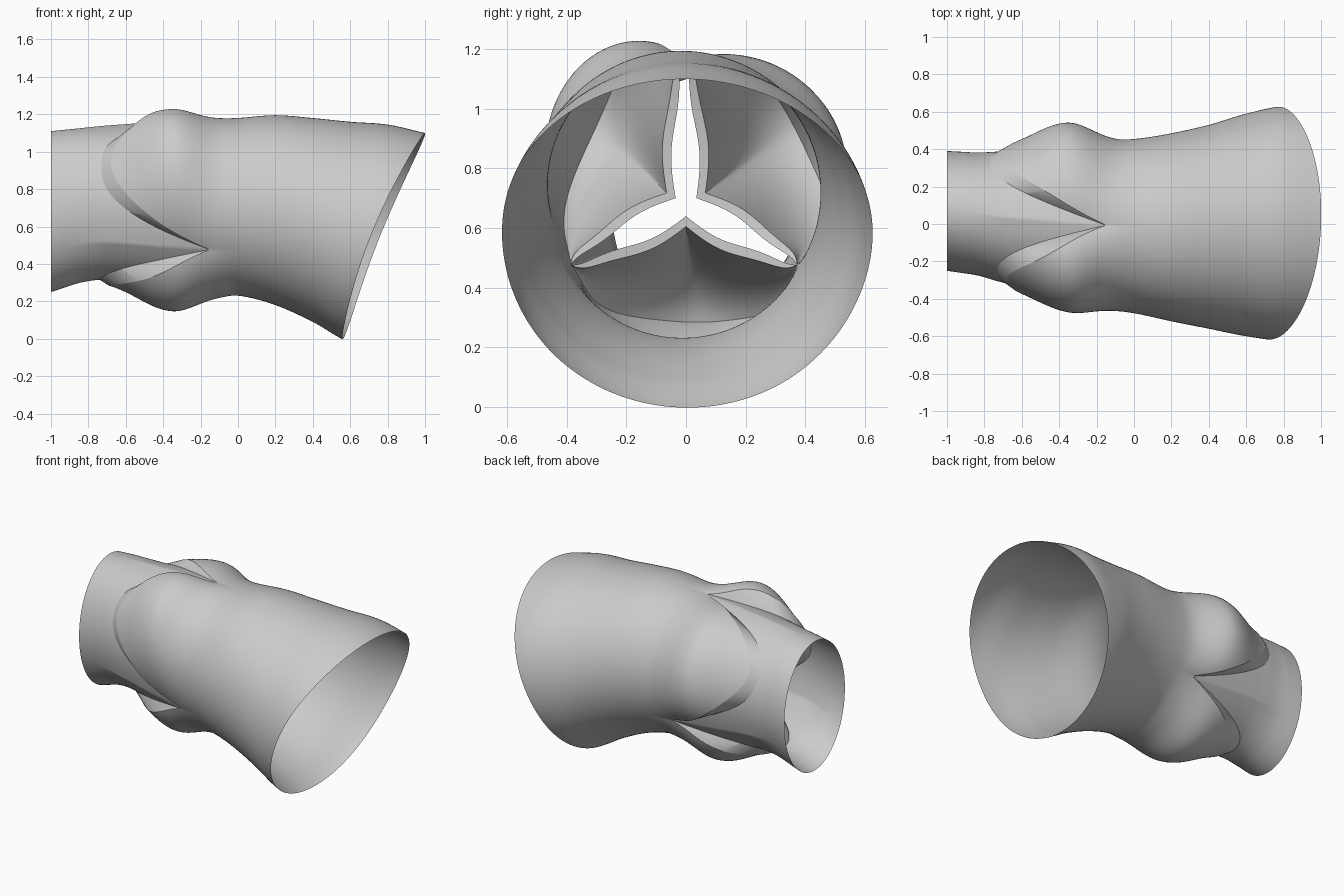
import bpy, bmesh, math
from mathutils import Vector

if "Cube" in bpy.data.objects:
    bpy.data.objects.remove(bpy.data.objects["Cube"])

N = 240                                   # columns round the tube
# base section along x: x, ymin, ymax, zmin, zmax
SECTIONS = [(-1.0, -.25, .39, .25, 1.11), (-.85, -.275, .385, .295, 1.125),
            (-.7, -.325, .40, .305, 1.14), (-.4, -.395, .42, .27, 1.16),
            (-.1, -.455, .435, .24, 1.175), (0, -.475, .45, .235, 1.18),
            (.2, -.52, .485, .18, 1.195), (.4, -.56, .53, .09, 1.18),
            (.6, -.60, .59, -.02, 1.16), (.8, -.625, .63, -.04, 1.145),
            (1.0, -.62, .62, -.04, 1.10)]
# pockets: angle in degrees, lowest x of the crown, bulge size, sideways skew
POCKETS = [(30, -.77, .13, -.2), (150, -.73, .13, -.35), (270, -.74, .118, 0)]
TIP_X = -.15
HUB = Vector((0, 0, .68))

grey = bpy.data.materials.new("light_grey")
grey.diffuse_color = (.6, .6, .6, 1)
grey.use_nodes = True
grey.node_tree.nodes["Principled BSDF"].inputs["Base Color"].default_value = grey.diffuse_color


def section(x):
    """Smoothly interpolated section limits at x."""
    s = SECTIONS
    i = 0
    while i < len(s) - 2 and x > s[i + 1][0]:
        i += 1
    h = s[i + 1][0] - s[i][0]
    u = (x - s[i][0]) / h

    def slope(j, c):
        a, b = max(j - 1, 0), min(j + 1, len(s) - 1)
        return (s[b][c] - s[a][c]) / (s[b][0] - s[a][0])
    return [(2*u**3 - 3*u*u + 1) * s[i][c] + (u**3 - 2*u*u + u) * h * slope(i, c)
            + (3*u*u - 2*u**3) * s[i + 1][c] + (u**3 - u*u) * h * slope(i + 1, c)
            for c in range(1, 5)]


def pocket(deg):
    """Pocket at this angle and the position t in -1..1 across it."""
    def diff(p):
        return (deg - p[0] + 180) % 360 - 180
    p = min(POCKETS, key=lambda q: abs(diff(q)))
    return p, max(-1, min(1, diff(p) / 60))


def wall(x, deg, bulge=True):
    y0, y1, z0, z1 = section(x)
    a = math.radians(deg)
    d = Vector((0, math.cos(a), math.sin(a)))
    p = Vector((x, (y0 + y1) / 2 + (y1 - y0) / 2 * d.y,
                (z0 + z1) / 2 + (z1 - z0) / 2 * d.z))
    k, t = pocket(deg)
    if bulge:
        c = max(0, math.cos((t - k[3] * (1 - t * t)) * math.pi / 2)) ** .9
        w = .25 if x < -.36 else .2
        p += d * k[2] * c * math.exp(-((x + .36) / w) ** 2)
    else:                                 # slight inset towards the crown
        p -= d * .012 * max(0, min(1, (x + .9) / .2)) * (1 - t ** 6)
    return p


def lower_edge(deg):
    k, t = pocket(deg)
    return k[1] + (TIP_X - k[1]) * abs(t) ** 2.6


def upper_edge(deg):
    k, t = pocket(deg)
    lo = k[1] + .05
    return lo + (TIP_X - lo) * abs(t) ** 1.95


def slanted_end(deg):
    x = .8
    for _ in range(40):
        p = wall(x, deg)
        sag = .045 * math.sin(math.pi * max(0, min(1, p.z / 1.1)))
        x = .5 * x + .5 * min(1, .56 + .4 * p.z - sag + .04 * p.y)
    return x


def make(name, rows, wrap_cols):
    """Grid of points to a smooth mesh object."""
    bm = bmesh.new()
    vs = [[bm.verts.new(p) for p in r] for r in rows]
    nc = len(rows[0])
    for a, b in zip(vs, vs[1:]):
        for j in range(nc if wrap_cols else nc - 1):
            k = (j + 1) % nc
            bm.faces.new((a[j], a[k], b[k], b[j]))
    bmesh.ops.remove_doubles(bm, verts=bm.verts, dist=.0003)
    bmesh.ops.recalc_face_normals(bm, faces=bm.faces)
    me = bpy.data.meshes.new(name)
    bm.to_mesh(me)
    bm.free()
    me.materials.append(grey)
    ob = bpy.data.objects.new(name, me)
    bpy.context.collection.objects.link(ob)
    bpy.ops.object.select_all(action='DESELECT')
    ob.select_set(True)
    bpy.context.view_layer.objects.active = ob
    bpy.ops.object.shade_smooth_by_angle(angle=math.radians(35))


degs = [j * 360 / N for j in range(N)]

# inflow tube, ending in three pointed tongues
R = 24
rows = [[wall(-1 + (lower_edge(d) + 1) * i / R, d, False) for d in degs]
        for i in range(R + 1)]
make("inflow_tube", rows, True)

# outflow tube with three bulging pockets and a slanted open end
R = 70
ends = [slanted_end(d) for d in degs]
rows = [[wall(upper_edge(d) + (e - upper_edge(d)) * i / R, d)
         for d, e in zip(degs, ends)] for i in range(R + 1)]
make("outflow_tube", rows, True)

# three thick leaflets, rooted in the crown-shaped gap between the tubes
S, T = 16, 80


def leaflet_side(root, t, out, extra):
    tip_angle = math.atan2(out.z, out.y) + math.copysign(math.pi / 3, t)
    tip = wall(TIP_X, math.degrees(tip_angle) % 360)
    e = .1                                # rounds the fold at the middle
    a = (math.sqrt(t * t + e * e) - e) / (math.sqrt(1 + e * e) - e)
    free = HUB.lerp(tip, a)
    free.x = TIP_X - .06 * (1 - a * a)
    free += out * (.04 + .015 * math.sin(2 * math.pi * a) + extra) * (1 - a ** 6)
    mid = (root + free) / 2 + (Vector((-.19, 0, 0)) - out * .03) * (1 - a * a)
    return [root * (1 - s) ** 2 + mid * 2 * s * (1 - s) + free * s * s
            for s in (i / S for i in range(S + 1))]


for n, (ang, *_) in zip(("right", "left", "bottom"), POCKETS):
    out = Vector((0, math.cos(math.radians(ang)), math.sin(math.radians(ang))))
    cols = []
    for j in range(T + 1):
        t = -1 + 2 * j / T
        d = ang + 60 * t
        top = leaflet_side(wall(upper_edge(d), d), t, out, .035)
        under = leaflet_side(wall(lower_edge(d), d, False), t, out, 0)
        cols.append(top + under[::-1])
    make(n + "_leaflet", cols, True)
